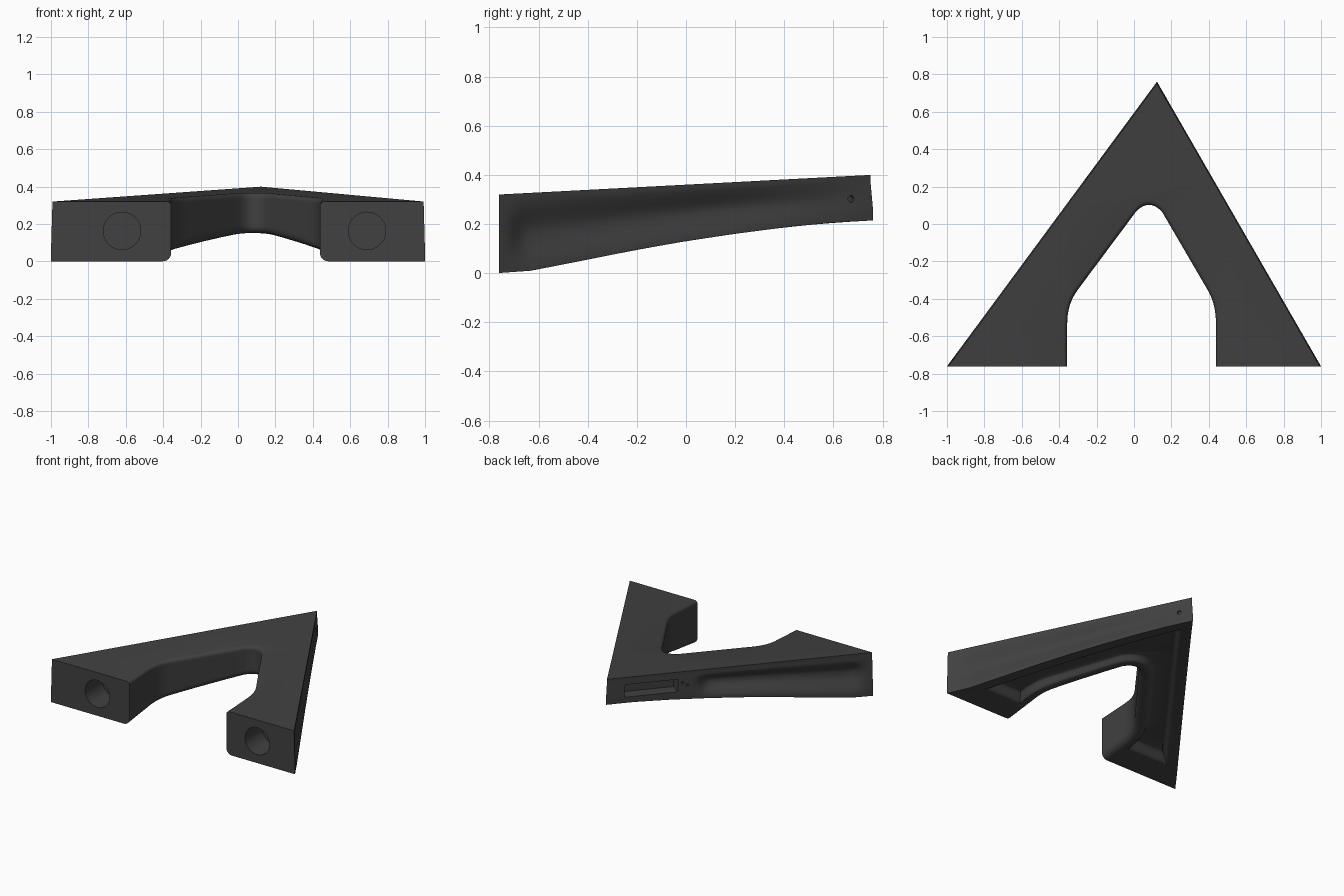
import bpy, bmesh, math
from mathutils import Vector

if "Cube" in bpy.data.objects:
    bpy.data.objects.remove(bpy.data.objects["Cube"])

FRONT = -0.761
APEX, LEFT, RIGHT = Vector((0.123, 0.761)), Vector((-1, FRONT)), Vector((1, FRONT))
BOTTOM = [(-0.77, 0.0), (-0.63, 0.01), (-0.4, 0.055), (-0.2, 0.095), (0.0, 0.13), (0.2, 0.16),
          (0.4, 0.186), (0.6, 0.206), (0.77, 0.215)]
N_OUT = 48  # divisions along each outer side


def top_z(y):
    return 0.32 + (y + 0.76) * 0.0527


def bottom_z(y):
    y = max(-0.77, min(0.77, y))
    for (y0, z0), (y1, z1) in zip(BOTTOM, BOTTOM[1:]):
        if y <= y1:
            return z0 + (z1 - z0) * (y - y0) / (y1 - y0)
    return BOTTOM[-1][1]


def floor_z(y):  # ceiling of the hollow underneath
    return 0.047 + (y + 0.76) * 0.156


def step(a, b, x):
    x = max(0.0, min(1.0, (x - a) / (b - a)))
    return x * x * (3 - 2 * x)


def bezier(a, b, c, n):
    return [Vector(a) * (1 - t) ** 2 + Vector(b) * 2 * t * (1 - t) + Vector(c) * t * t
            for t in (i / n for i in range(n + 1))]


def line(a, b, n):
    return [a.lerp(b, i / n) for i in range(1, n)]


# Plan outline, counter-clockwise: outer triangle and inner arch
bend_l = bezier((-0.357, -0.53), (-0.357, -0.43), (-0.303, -0.355), 8)
crown = bezier((0.01, 0.065), (0.08, 0.14), (0.15, 0.065), 12)
bend_r = bezier((0.395, -0.355), (0.438, -0.43), (0.438, -0.53), 8)
inner = ([Vector((-0.357, FRONT))] + bend_l + line(bend_l[-1], crown[0], 8) + crown
         + line(crown[-1], bend_r[0], 8) + bend_r + [Vector((0.438, FRONT))])
KEYS = [APEX, LEFT] + inner + [RIGHT]
KINDS = ["outer", "front"] + ["inner"] * (len(inner) - 1) + ["front", "outer"]


def normal(a, b):
    d = (b - a).normalized()
    return Vector((-d.y, d.x))


def inset(d):
    """Inset the outline by a separate distance for each kind of edge."""
    n, out = len(KEYS), []
    for i, p in enumerate(KEYS):
        n0, n1 = normal(KEYS[i - 1], p), normal(p, KEYS[(i + 1) % n])
        d0, d1 = d[KINDS[i - 1]], d[KINDS[i]]
        det = n0.x * n1.y - n0.y * n1.x
        if abs(det) < 1e-3:
            out.append(p + n1 * d1)
        else:
            out.append(p + Vector(((d0 * n1.y - d1 * n0.y) / det, (n0.x * d1 - n1.x * d0) / det)))
    return out


def ring(do, di, df, zfn, recess=False):
    keys = inset({"outer": do, "inner": di, "front": df})
    side_l = line(keys[0], keys[1], N_OUT)
    side_r = line(keys[-1], keys[0], N_OUT)
    pts = [keys[0]] + side_l + keys[1:] + side_r
    zs = [zfn(p.y) for p in pts]
    if recess:  # sculpted hollow in both outer sides
        nl, nr = normal(APEX, LEFT), normal(RIGHT, APEX)
        for i, p in enumerate(pts):
            v = (zs[i] - bottom_z(p.y)) / (top_z(p.y) - bottom_z(p.y))
            if 0 < i < N_OUT:
                t = i / N_OUT
                f = 0.048 * step(0.84, 0.56, v) * step(0.05, 0.5, v)
                pts[i] = p + nl * f * step(0.34, 0.39, t) * step(0.98, 0.92, t)
            elif i > len(pts) - N_OUT:
                t = (len(pts) - i) / N_OUT
                f = 0.036 * step(0.95, 0.5, v) * step(0.0, 0.5, v)
                pts[i] = p + nr * f * step(-0.1, 0.5, t) * step(0.98, 0.92, t) * min(1, t * 10)
    return [Vector((p.x, p.y, z)) for p, z in zip(pts, zs)]


RT, RB = 0.022, 0.045  # rounding of the arch edge, top and bottom
rings = []
for k in range(5):
    a = k / 4 * math.pi / 2
    rings.append(ring(0.006, RT * (1 - math.sin(a)), 0,
                      lambda y, a=a: top_z(y) - RT * (1 - math.cos(a))))
for k in range(1, 16):
    s = k / 16
    rings.append(ring(0.006 * (1 - s), 0, 0, lambda y, s=s: (top_z(y) - RT) * (1 - s)
                      + (bottom_z(y) + RB) * s, True))
for k in range(7):
    a = k / 6 * math.pi / 2
    rings.append(ring(0, RB * (1 - math.cos(a)), 0,
                      lambda y, a=a: bottom_z(y) + RB * (1 - math.sin(a)), True))
# Underside rim and soft-walled hollow
for k in range(7):
    s = k / 6
    w = step(0, 1, s)
    rings.append(ring(0.07 + 0.04 * s, 0.075 + 0.035 * s, 0.18 + 0.05 * s,
                      lambda y, w=w: bottom_z(y) * (1 - w) + floor_z(y) * w))

bm = bmesh.new()
loops = [[bm.verts.new(p) for p in r] for r in rings]
for a, b in zip(loops, loops[1:]):
    for i in range(len(a)):
        j = (i + 1) % len(a)
        bm.faces.new((a[i], b[i], b[j], a[j]))
bm.faces.new(loops[0])
bm.faces.new(loops[-1][::-1])
bmesh.ops.recalc_face_normals(bm, faces=bm.faces)
mesh = bpy.data.meshes.new("bracket")
bm.to_mesh(mesh)
bm.free()
body = bpy.data.objects.new("bracket", mesh)
bpy.context.collection.objects.link(body)
mat = bpy.data.materials.new("charcoal")
mat.diffuse_color = (0.052, 0.052, 0.052, 1)
mat.use_nodes = True
mat.node_tree.nodes["Principled BSDF"].inputs["Base Color"].default_value = mat.diffuse_color
mesh.materials.append(mat)


def cut(name):
    ob = bpy.context.object
    ob.name = name
    ob.hide_render = True
    ob.data.materials.append(mat)
    mod = body.modifiers.new(name, "BOOLEAN")
    mod.operation, mod.solver, mod.object = "DIFFERENCE", "EXACT", ob
    bpy.context.view_layer.objects.active = body
    bpy.ops.object.modifier_apply(modifier=name)
    bpy.data.objects.remove(ob)


def drill(name, loc, direction, radius, depth, sides):
    d = Vector(direction).normalized()
    bpy.ops.mesh.primitive_cylinder_add(vertices=sides, radius=radius, depth=depth * 2, location=loc,
                                        rotation=d.to_track_quat('Z', 'Y').to_euler())
    cut(name)


# Blind round sockets in the two feet
for x in (-0.62, 0.69):
    drill("socket_hole", (x, FRONT, 0.163), (0, 1, 0), 0.1, 0.2, 48)

# Slot and pin holes near the tip
u = LEFT - APEX
p = APEX + u * 0.17
bpy.ops.mesh.primitive_cube_add(size=1, location=(p.x, p.y, 0.288),
                                rotation=(0, 0.042, math.atan2(u.y, u.x)))
bpy.context.object.scale = (0.378, 0.18, 0.09)
cut("side_slot")
nl, nr = normal(APEX, LEFT), normal(RIGHT, APEX)
for t, z in ((0.288, 0.295), (0.306, 0.275)):
    p = APEX + u * t
    drill("pin_hole", (p.x, p.y, z), (nl.x, nl.y, 0), 0.009, 0.02, 12)
p = APEX + (RIGHT - APEX) * 0.057
drill("pin_hole", (p.x, p.y, 0.302), (nr.x, nr.y, 0), 0.014, 0.02, 12)

# Smooth rounded areas, keep crisp edges
bpy.ops.object.select_all(action='DESELECT')
body.select_set(True)
bpy.context.view_layer.objects.active = body
bpy.ops.object.shade_smooth_by_angle(angle=math.radians(30))
